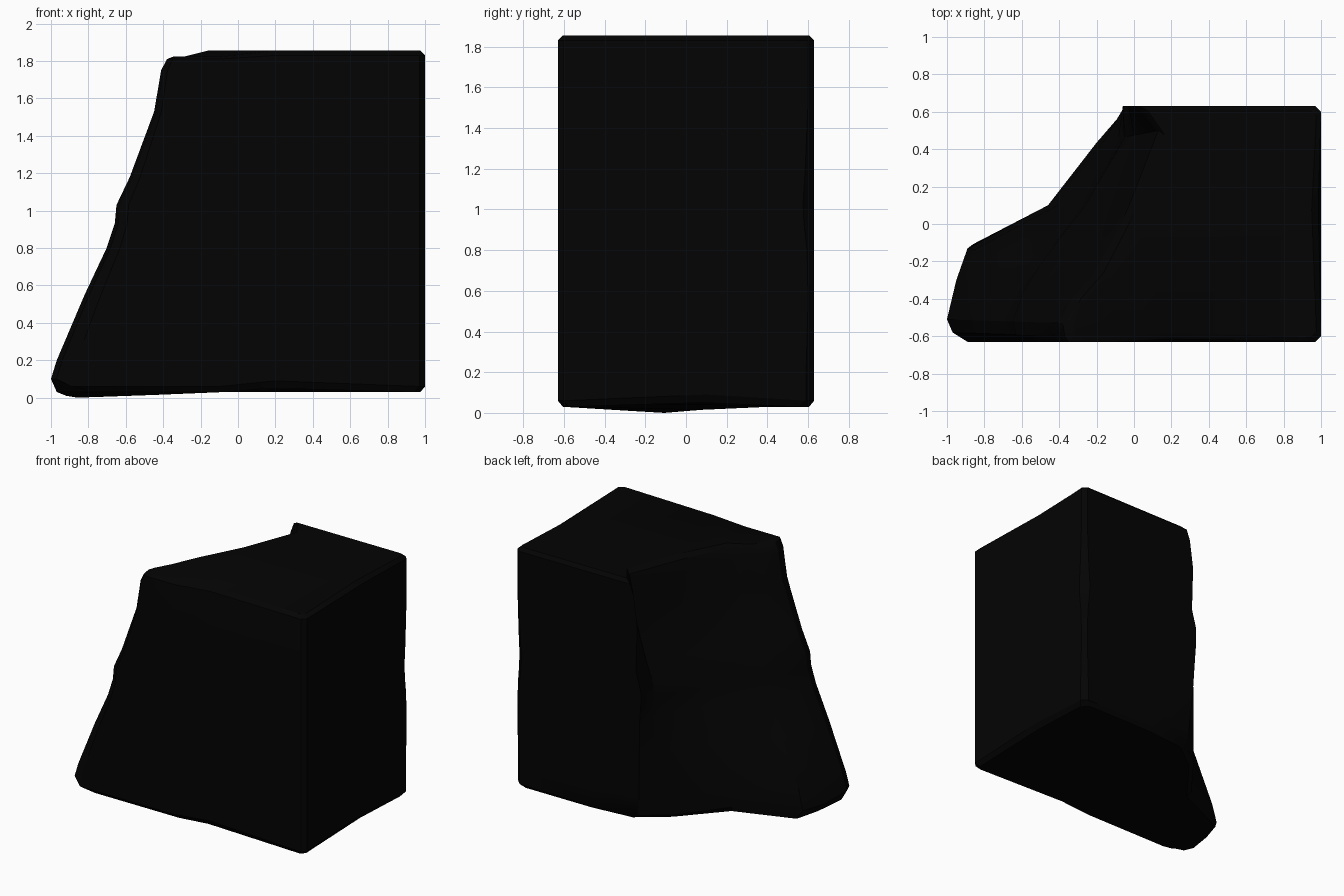
import bpy, bmesh, math
from mathutils import Vector

cube = bpy.data.objects.get("Cube")
if cube:
    bpy.data.objects.remove(cube, do_unlink=True)

# Single near-black stone colour
stone = bpy.data.materials.new("black_stone")
stone.use_nodes = True
colour = (0.001, 0.001, 0.001, 1)
stone.diffuse_color = colour
shader = next(n for n in stone.node_tree.nodes if n.type == 'BSDF_PRINCIPLED')
shader.inputs["Base Color"].default_value = colour

# Sloping broken side: outline at the foot and at the crown
foot = [(-.89, -.63), (-.97, -.58), (-1, -.51), (-.95, -.3), (-.89, -.13),
        (-.46, .1), (-.2, .435)]
crown = [(-.35, -.63), (-.37, -.6), (-.38, -.53), (-.32, -.42), (-.2, -.28),
         (-.03, .09), (.13, .5)]
TOE_FRONT, TOE_SIDE, TOE_TIP, HEEL, SAG, DENT, GROOVE, BACK_EDGE = range(8)

# Straight sides, running from the back edge round to the front
square_side = [(.37, .63), (.97, .63), (1, .6), (1, .1),
               (1, -.6), (.97, -.63), (.2, -.63), (-.1, -.63)]
(BACK_MID, BACK_CORNER, SIDE_CORNER, SIDE_MID,
 SIDE_FRONT, FRONT_CORNER, FRONT_MID, FRONT_NOTCH) = range(8, 16)

# Each level: height, blend from foot to crown, edge inset, chip, back edge x
levels = [(.03, .01, .025, .02, .02), (.06, 0, 0, .01, 0),
          (.2, .05, 0, .01, -.02), (.55, .29, 0, 0, -.04),
          (.8, .48, 0, .005, -.05), (.93, .55, 0, .02, -.06),
          (1.03, .565, 0, .025, -.06), (1.18, .68, 0, .015, -.02),
          (1.53, .89, 0, 0, -.03), (1.75, .95, 0, 0, 0),
          (1.83, 1, 0, 0, .03), (1.855, 1.02, .025, 0, .05)]


def make_ring(mesh, height, blend, inset, chip, back_x):
    """Create one horizontal loop of the boulder."""
    late = max(0, (blend - .2) / .8)
    outline = [Vector(a).lerp(Vector(b), late if i >= DENT else blend)
               for i, (a, b) in enumerate(zip(foot, crown))]
    outline += [Vector((back_x, .63))] + [Vector(p) for p in square_side]
    outline[BACK_CORNER].x -= chip
    outline[SIDE_CORNER].y -= chip
    ring = []
    for point in outline:
        x = point.x - math.copysign(inset, point.x - .2)
        y = point.y - math.copysign(inset, point.y)
        ring.append(mesh.verts.new((x, y, height)))
    return ring


mesh = bmesh.new()
rings = [make_ring(mesh, *level) for level in levels]
base, rim, shoulder, top = rings[0], rings[1], rings[-2], rings[-1]

# Underside sags at the toe, with chips along its lower edges
base[SAG].co.z = 0
base[HEEL].co.z = .01
base[DENT].co.z = .015
base[TOE_FRONT].co.x = -.78
rim[TOE_TIP].co.z = .1
rim[TOE_SIDE].co.z = .1
base[FRONT_MID].co.z = .05
rim[FRONT_MID].co.z = .09
base[SIDE_MID].co.z = .05
rim[SIDE_MID].co.z = .09

# Lower back edge is broken away along a slanting facet
for ring, cut, mid_x in zip(rings, (.03, .05, .035, .01), (.37, .36, .26, .05)):
    ring[BACK_EDGE].co.y -= cut
    ring[BACK_MID].co.x = mid_x

# The crown dips at its front tip and its front and side edges are worn
for index in (TOE_FRONT, TOE_SIDE, TOE_TIP, HEEL, FRONT_NOTCH):
    top[index].co.z = 1.825
    shoulder[index].co.z = 1.81
top[FRONT_MID].co.y += .025
shoulder[FRONT_MID].co.y += .015
top[SIDE_MID].co.x -= .025
shoulder[SIDE_MID].co.x -= .015

# Skin between neighbouring loops, then close both ends
for low, high in zip(rings, rings[1:]):
    for i in range(len(low)):
        j = (i + 1) % len(low)
        mesh.faces.new((low[i], low[j], high[j], high[i]))
caps = [mesh.faces.new(base), mesh.faces.new(top)]
bmesh.ops.triangulate(mesh, faces=caps)
bmesh.ops.recalc_face_normals(mesh, faces=mesh.faces)

data = bpy.data.meshes.new("boulder")
mesh.to_mesh(data)
mesh.free()
data.materials.append(stone)
boulder = bpy.data.objects.new("boulder", data)
bpy.context.collection.objects.link(boulder)

# Soft facets with crisp edges
bpy.ops.object.select_all(action='DESELECT')
boulder.select_set(True)
bpy.context.view_layer.objects.active = boulder
bpy.ops.object.shade_smooth_by_angle(angle=math.radians(30))
